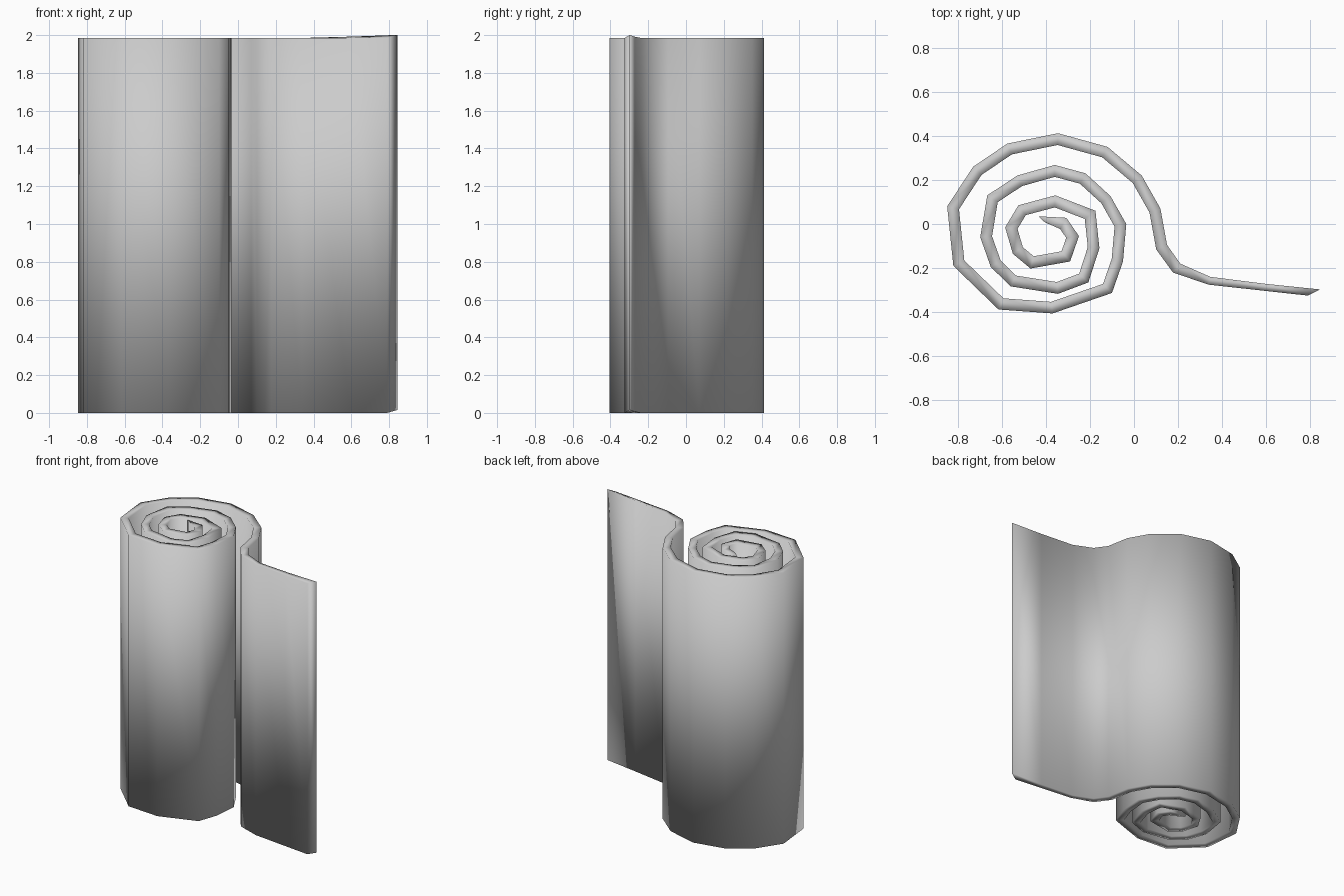
import bpy, bmesh
from mathutils import Vector

if "Cube" in bpy.data.objects:
    bpy.data.objects.remove(bpy.data.objects["Cube"])

# Outer edge of the sheet seen from above, from the free flap inward to the core
OUTER = [(.845, -.297), (.60, -.272), (.347, -.24), (.21, -.18), (.15, -.095),
         (.12, .07), (.035, .22), (-.12, .35), (-.345, .412), (-.575, .365),
         (-.73, .26), (-.848, .08), (-.82, -.19), (-.615, -.388), (-.37, -.406),
         (-.10, -.313), (-.05, -.17), (-.035, 0), (-.107, .127), (-.22, .23),
         (-.36, .268), (-.53, .22), (-.666, .13), (-.698, -.06), (-.65, -.195),
         (-.56, -.283), (-.345, -.317), (-.207, -.265), (-.157, -.11), (-.175, .06),
         (-.357, .13), (-.525, .085), (-.585, -.015), (-.55, -.135), (-.47, -.202),
         (-.29, -.17), (-.25, -.055), (-.307, .028), (-.434, .035)]
HEIGHT = 1.985
pts = [Vector(p) for p in OUTER]


def thickness(i):
    return (.025, .032, .036, .05)[i] if i < 4 else .052


def inner_point(i):
    """Mitred offset toward the inside of the roll."""
    a = (pts[i] - pts[max(i - 1, 0)])
    b = (pts[min(i + 1, len(pts) - 1)] - pts[i])
    a = (a if a.length else b).normalized()
    b = (b if b.length else a).normalized()
    na, nb = Vector((-a.y, a.x)), Vector((-b.y, b.x))
    n = (na + nb).normalized()
    return pts[i] + n * thickness(i) / max(n.dot(na), .6)


inner = [inner_point(i) for i in range(len(pts))]
inner[0] = Vector((.79, -.325))      # slanted flap edge
inner[-1] = Vector((-.405, .008))    # slanted core edge

# Rolled sheet: a thick ribbon swept along the spiral
bm = bmesh.new()
rings = []
for i, (o, n) in enumerate(zip(pts, inner)):
    lift = (.016, .007)[i] if i < 2 else 0
    rings.append([bm.verts.new(c) for c in (
        (o.x, o.y, lift), (n.x, n.y, 0),
        (n.x, n.y, HEIGHT), (o.x, o.y, HEIGHT + lift))])
for r, s in zip(rings, rings[1:]):
    for k in range(4):
        m = (k + 1) % 4
        bm.faces.new((r[k], r[m], s[m], s[k]))
bm.faces.new(rings[0])
bm.faces.new(rings[-1])
bmesh.ops.recalc_face_normals(bm, faces=bm.faces)
for f in bm.faces:
    f.smooth = True

mesh = bpy.data.meshes.new("rolled_sheet")
bm.to_mesh(mesh)
bm.free()
obj = bpy.data.objects.new("rolled_sheet", mesh)
bpy.context.collection.objects.link(obj)
